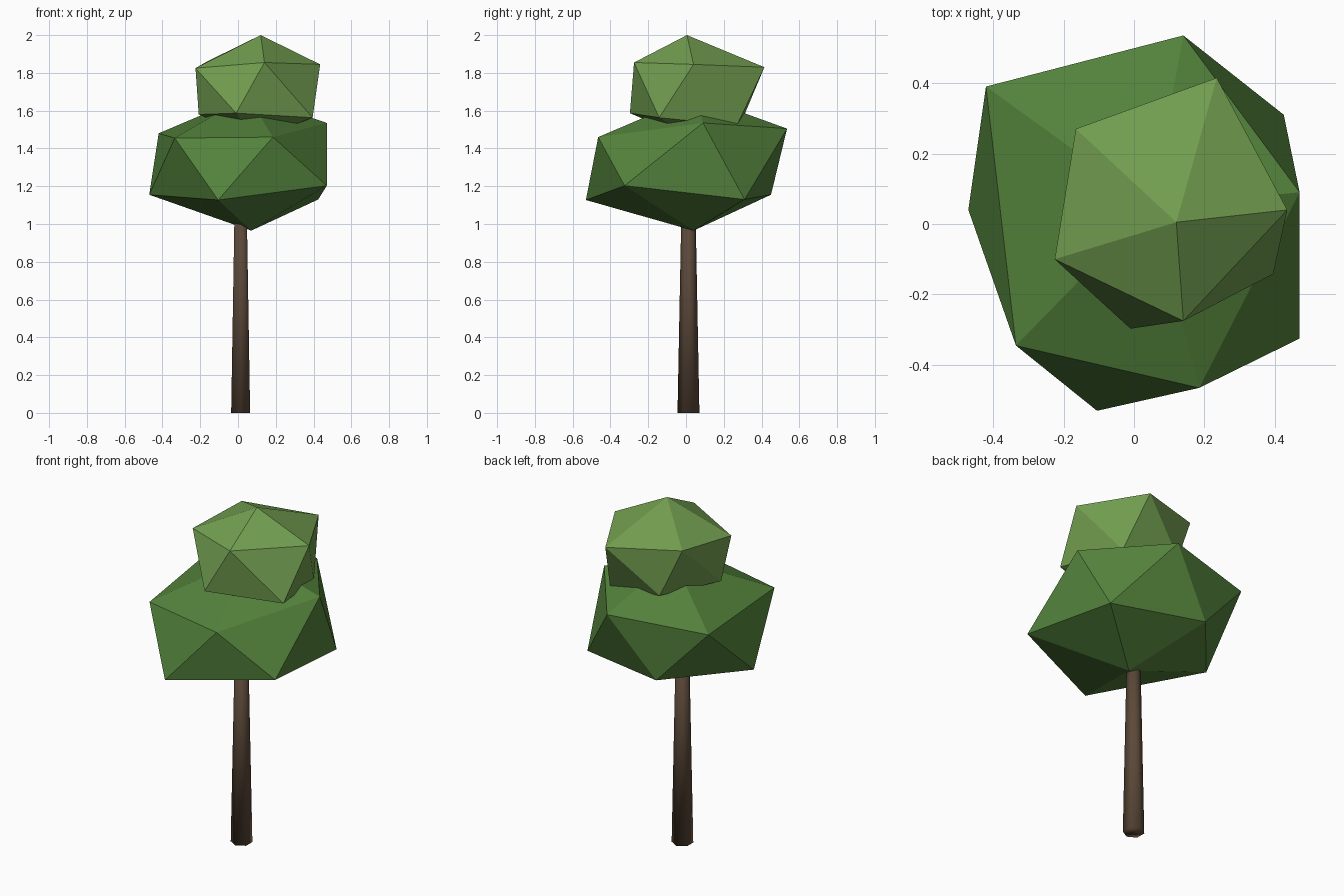
import bpy, bmesh, math

if "Cube" in bpy.data.objects:
    bpy.data.objects.remove(bpy.data.objects["Cube"])


def material(name, srgb):
    m = bpy.data.materials.new(name)
    lin = [((c / 255 + 0.055) / 1.055) ** 2.4 for c in srgb]
    m.diffuse_color = (*lin, 1)
    m.use_nodes = True
    m.node_tree.nodes["Principled BSDF"].inputs["Base Color"].default_value = m.diffuse_color
    return m


def add_object(name, bm, mat, smooth=False):
    bmesh.ops.recalc_face_normals(bm, faces=bm.faces)
    for f in bm.faces:
        f.smooth = smooth
    me = bpy.data.meshes.new(name)
    bm.to_mesh(me)
    bm.free()
    me.materials.append(mat)
    ob = bpy.data.objects.new(name, me)
    bpy.context.collection.objects.link(ob)
    return ob


def foliage(name, top, upper, lower, bottom, mat):
    """Irregular icosahedron: lower[i] sits between upper[i] and upper[i + 1]."""
    bm = bmesh.new()
    t, b = bm.verts.new(top), bm.verts.new(bottom)
    u = [bm.verts.new(p) for p in upper]
    l = [bm.verts.new(p) for p in lower]
    for i in range(5):
        j = (i + 1) % 5
        for tri in ((t, u[i], u[j]), (u[i], l[i], u[j]),
                    (l[i], l[j], u[j]), (b, l[j], l[i])):
            bm.faces.new(tri)
    return add_object(name, bm, mat)


bark = material("brown bark", (92, 73, 57))
dark_leaf = material("dark green leaves", (84, 131, 60))
light_leaf = material("light green leaves", (114, 158, 80))

# Tapered six-sided trunk, smooth over its caps, running up into the leaves
bm = bmesh.new()
bmesh.ops.create_cone(bm, cap_ends=True, segments=6, radius1=0.058,
                      radius2=0.034, depth=1.25)
trunk = add_object("trunk", bm, bark, smooth=True)
trunk.location = (0.014, 0.013, 0.625)

# Wide lower clump of leaves
foliage("lower_foliage", (0.05, 0.05, 1.68),
        [(0.47, 0.09, 1.535), (0.14, 0.535, 1.505), (-0.42, 0.39, 1.48),
         (-0.335, -0.345, 1.455), (0.185, -0.465, 1.46)],
        [(0.425, 0.31, 1.13), (-0.12, 0.45, 1.155), (-0.47, 0.04, 1.155),
         (-0.105, -0.53, 1.127), (0.47, -0.325, 1.203)],
        (0.07, 0.04, 0.965), dark_leaf)

# Smaller upper clump of leaves
foliage("upper_foliage", (0.12, 0.005, 2.0),
        [(0.435, 0.04, 1.845), (0.235, 0.415, 1.83), (-0.165, 0.27, 1.86),
         (-0.225, -0.1, 1.825), (0.14, -0.275, 1.855)],
        [(0.305, 0.27, 1.522), (-0.046, 0.31, 1.58), (-0.208, -0.03, 1.58),
         (-0.01, -0.297, 1.587), (0.395, -0.142, 1.563)],
        (0.09, 0.02, 1.45), light_leaf)
